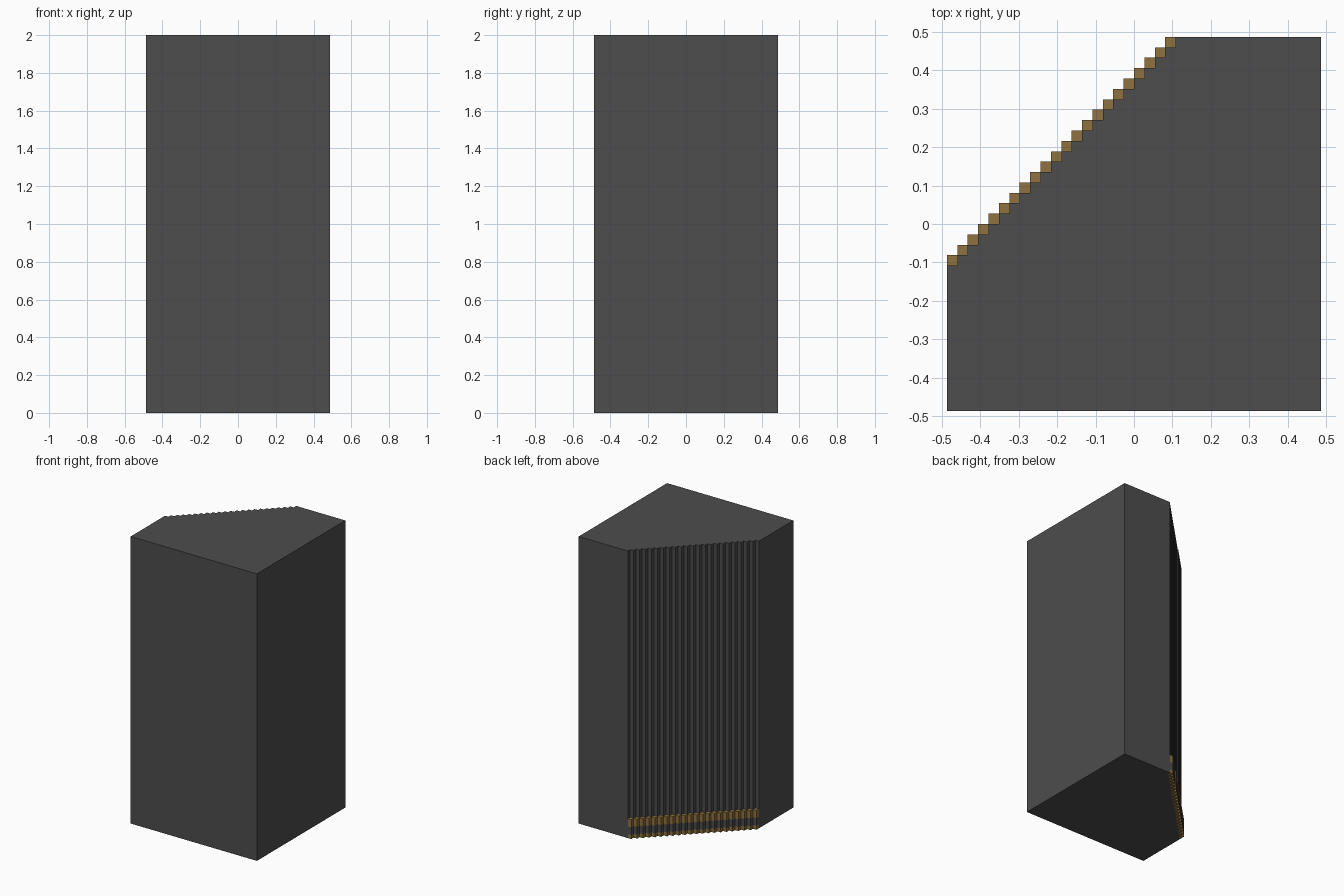
import bpy, bmesh

if "Cube" in bpy.data.objects:
    bpy.data.objects.remove(bpy.data.objects["Cube"])

U = 2 / 74          # grid unit: the model is 74 units tall and 36 wide
H = 18              # half width in units
STEPS = 22          # steps along the diagonal corner


def material(name, rgb):
    m = bpy.data.materials.new(name)
    m.diffuse_color = (*rgb, 1)
    m.use_nodes = True
    m.node_tree.nodes["Principled BSDF"].inputs["Base Color"].default_value = m.diffuse_color
    return m


grey = material("dark_grey", (0.075, 0.075, 0.075))
brown = material("ochre_brown", (0.275, 0.17, 0.05))


def finish(bm, name, mats):
    me = bpy.data.meshes.new(name)
    bm.to_mesh(me)
    bm.free()
    for m in mats:
        me.materials.append(m)
    ob = bpy.data.objects.new(name, me)
    bpy.context.collection.objects.link(ob)
    return ob


# Main block: square column with a stepped diagonal corner
profile = [(-H, -H), (H, -H), (H, H), (-H + STEPS, H)]
for i in reversed(range(STEPS)):
    y = H - STEPS + i
    profile += [(-H + i + 1, y), (-H + i, y)]
bm = bmesh.new()
face = bm.faces.new([bm.verts.new((x * U, y * U, 0)) for x, y in profile])
top = bmesh.ops.extrude_face_region(bm, geom=[face], use_keep_orig=True)
bmesh.ops.translate(bm, vec=(0, 0, 2),
                    verts=[v for v in top["geom"] if isinstance(v, bmesh.types.BMVert)])
bmesh.ops.recalc_face_normals(bm, faces=bm.faces)
finish(bm, "stepped_column", [grey])

# Skirting along the steps: brown foot, grey band, brown rail
bm = bmesh.new()
for z0, z1, mat in ((0, 1, 1), (1, 3, 0), (3, 5, 1)):
    for i in range(STEPS):
        x, y = -H + i, H - STEPS + i
        lo = [bm.verts.new((a * U, b * U, z0 * U))
              for a, b in ((x, y), (x + 1, y), (x + 1, y + 1), (x, y + 1))]
        hi = [bm.verts.new((v.co.x, v.co.y, z1 * U)) for v in lo]
        # outward sides only; the other two lie against the column
        quads = [(lo[0], hi[0], hi[3], lo[3]), (lo[3], hi[3], hi[2], lo[2])]
        if z0 == 0:
            quads.append(lo[::-1])
        if z1 == 5:
            quads.append(hi)
        for q in quads:
            bm.faces.new(q).material_index = mat
bmesh.ops.delete(bm, geom=[v for v in bm.verts if not v.link_faces], context='VERTS')
bmesh.ops.remove_doubles(bm, verts=bm.verts, dist=U * 0.01)
bm.normal_update()
finish(bm, "stepped_skirting", [grey, brown])
